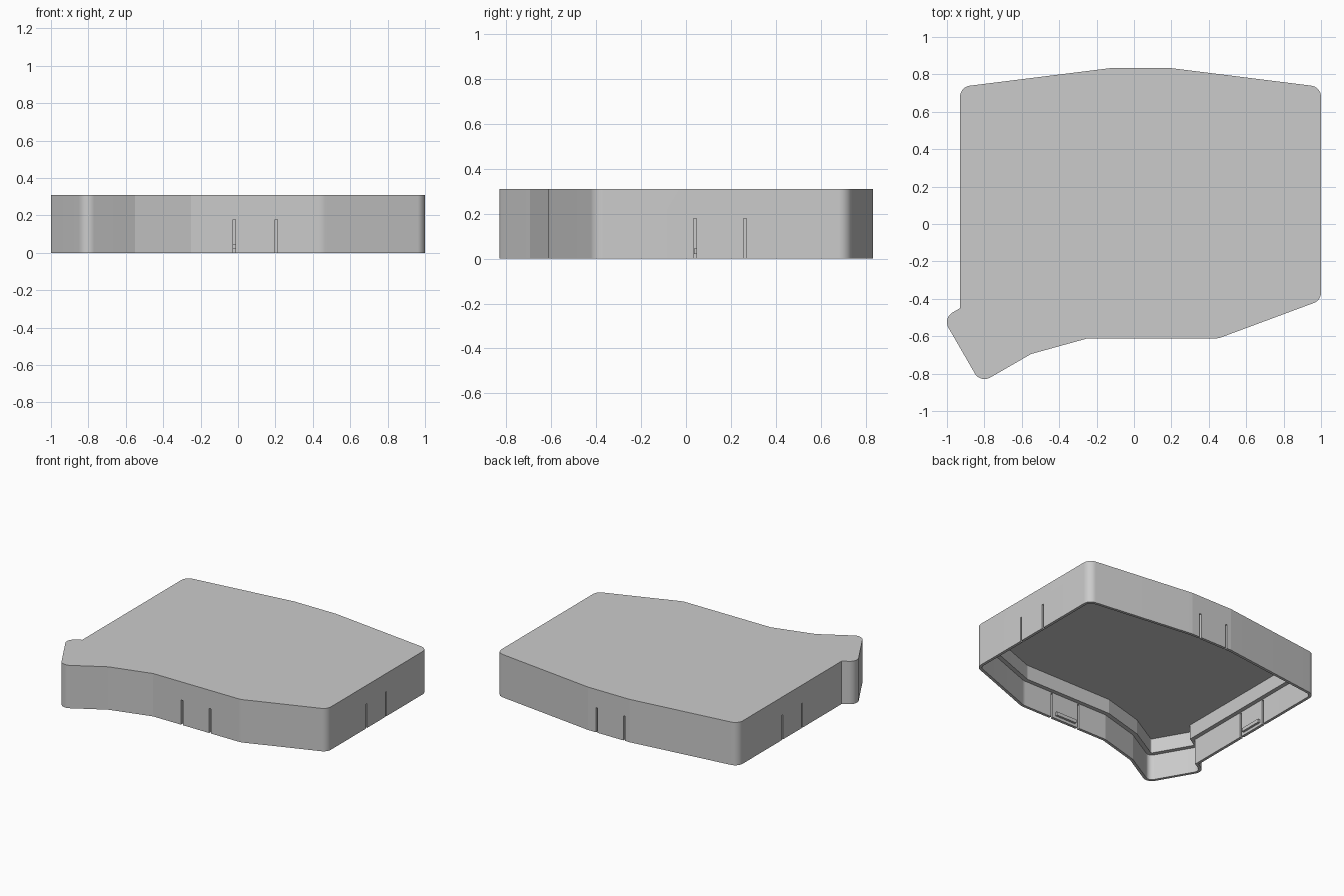
import bpy, bmesh, math
from mathutils import Vector

cube = bpy.data.objects.get("Cube")
if cube:
    bpy.data.objects.remove(cube, do_unlink=True)

grey = bpy.data.materials.new("light_grey_plastic")
grey.use_nodes = True
grey.diffuse_color = (0.6, 0.6, 0.6, 1)
grey.node_tree.nodes["Principled BSDF"].inputs["Base Color"].default_value = (0.6, 0.6, 0.6, 1)

HEIGHT, LEDGE_Z, CEILING_Z = 0.31, 0.185, 0.29
WALL, LIP = 0.02, 0.05
SEGMENTS = 16

# Plan outline, counter-clockwise: x, y, corner radius
OUTLINE = [(1, -0.408, 0.06), (1, 0.733, 0.06), (0.2, 0.833, 0), (-0.13, 0.833, 0),
           (-0.93, 0.733, 0.06), (-0.93, -0.45, 0), (-1.022, -0.503, 0.06),
           (-0.821, -0.851, 0.06), (-0.55, -0.695, 0), (-0.25, -0.612, 0),
           (0.45, -0.612, 0.1)]


def plan(inset):
    """Outline moved inward by inset, with rounded corners."""
    pts = [Vector(p[:2]) for p in OUTLINE]
    n = len(pts)
    result = []
    for i, p in enumerate(pts):
        a = (p - pts[i - 1]).normalized()
        b = (pts[(i + 1) % n] - p).normalized()
        na, nb = Vector((-a.y, a.x)), Vector((-b.y, b.x))
        miter = (na + nb) / (1 + na.dot(nb))
        corner = p + miter * inset
        if OUTLINE[i][2] == 0:
            result.append(corner)
            continue
        r = max(OUTLINE[i][2] - inset, 0.012)
        centre = corner + miter * r
        start, turn = math.atan2(-na.y, -na.x), math.atan2(a.cross(b), a.dot(b))
        for k in range(SEGMENTS + 1):
            t = start + turn * k / SEGMENTS
            result.append(centre + Vector((math.cos(t), math.sin(t))) * r)
    return result


def finish(bm, name):
    bmesh.ops.recalc_face_normals(bm, faces=bm.faces)
    mesh = bpy.data.meshes.new(name)
    bm.to_mesh(mesh)
    bm.free()
    mesh.materials.append(grey)
    obj = bpy.data.objects.new(name, mesh)
    bpy.context.collection.objects.link(obj)
    return obj


def add_box(bm, low, high):
    verts = bmesh.ops.create_cube(bm, size=1)["verts"]
    for v in verts:
        v.co = [(l + h) / 2 + c * (h - l) for l, h, c in zip(low, high, v.co)]


# Cover shell: outer skin, lower wall, ledge, upper wall and ceiling
bm = bmesh.new()
levels = [(0, HEIGHT), (0, 0), (WALL, 0), (WALL, LEDGE_Z), (LIP, LEDGE_Z), (LIP, CEILING_Z)]
rings = [[bm.verts.new((p.x, p.y, z)) for p in plan(d)] for d, z in levels]
for r1, r2 in zip(rings, rings[1:]):
    for i in range(len(r1)):
        bm.faces.new((r1[i - 1], r1[i], r2[i], r2[i - 1]))
bm.faces.new(rings[0])
bm.faces.new(rings[-1])
shell = finish(bm, "cover_shell")

# Snap clips: axis along the wall, wall position, inward sign, slot positions
CLIPS = [("front", 0, -0.612, 1, (-0.02, 0.205)), ("back", 0, 0.833, -1, (-0.09, 0.13)),
         ("left", 1, 1, -1, (0.04, 0.262)), ("right", 1, -0.93, 1, (0.005, 0.227))]
SLOT = 0.007


def wall_box(bm, axis, along, across, z):
    across = sorted(across)
    first, second = (along, across) if axis == 0 else (across, along)
    add_box(bm, (first[0], second[0], z[0]), (first[1], second[1], z[1]))


slots = bmesh.new()
for name, axis, wall, inward, ends in CLIPS:
    for s in ends:
        wall_box(slots, axis, (s - SLOT, s + SLOT),
                 (wall - inward * 0.03, wall + inward * 0.035), (-0.05, 0.178))
    # Hook bar on the inside of the flexible tongue
    hook = bmesh.new()
    wall_box(hook, axis, (ends[0] + 0.03, ends[1] - 0.03),
             (wall + inward * (WALL - 0.004), wall + inward * 0.036), (0.02, 0.045))
    finish(hook, name + "_clip_hook")

cutter = finish(slots, "slot_cutter")
cutter.hide_render = True
cutter.hide_set(True)
cut = shell.modifiers.new("slots", "BOOLEAN")
cut.object = cutter
cut.solver = "EXACT"

# Apply the slots, then smooth only the rounded corners
bpy.ops.object.select_all(action="DESELECT")
shell.select_set(True)
bpy.context.view_layer.objects.active = shell
bpy.ops.object.modifier_apply(modifier=cut.name)
bpy.ops.object.shade_smooth_by_angle(angle=math.radians(6.5))
bpy.data.objects.remove(cutter, do_unlink=True)
